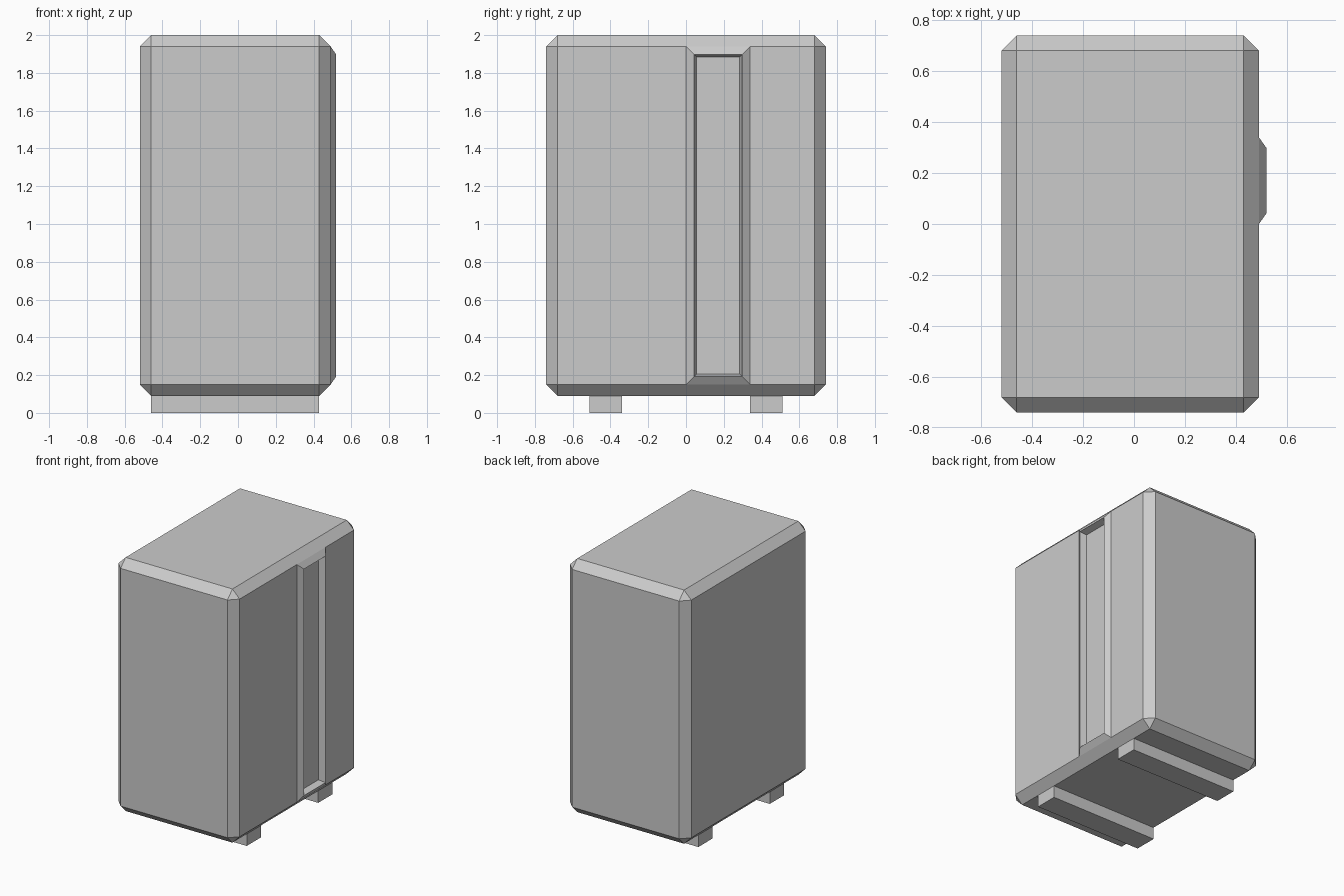
import bpy, bmesh
from mathutils import Matrix, Vector

if "Cube" in bpy.data.objects:
    bpy.data.objects.remove(bpy.data.objects["Cube"])


def box(bm, lo, hi):
    lo, hi = Vector(lo), Vector(hi)
    size = hi - lo
    m = Matrix.Translation((lo + hi) / 2) @ Matrix.Diagonal((*size, 1))
    bmesh.ops.create_cube(bm, size=1, matrix=m)


def finish(name, bm):
    bm.normal_update()
    mesh = bpy.data.meshes.new(name)
    bm.to_mesh(mesh)
    bm.free()
    ob = bpy.data.objects.new(name, mesh)
    bpy.context.collection.objects.link(ob)
    return ob


def right_face(bm):
    # face on the right side nearest the handle centre line
    side = [f for f in bm.faces if f.normal.x > 0.99]
    return min(side, key=lambda f: abs(f.calc_center_median().y - 0.17))


# Chamfered cabinet body
bm = bmesh.new()
box(bm, (-0.52, -0.74, 0.09), (0.49, 0.74, 2.0))
bmesh.ops.bevel(bm, geom=bm.edges[:], offset=0.06, segments=1,
                affect='EDGES', profile=0.5)
bm.normal_update()

# Split off the strip of the right side that carries the grip
for y in (0.0, 0.34):
    f = right_face(bm)
    bmesh.ops.bisect_plane(bm, geom=[f, *f.edges, *f.verts],
                           plane_co=(0, y, 0), plane_no=(0, 1, 0))
    bm.normal_update()

# Raised sloping surround, then the recessed grip pocket
for thickness, depth in ((0.06, 0.03), (0.02, -0.048)):
    bmesh.ops.inset_individual(bm, faces=[right_face(bm)],
                               thickness=thickness, depth=depth)
    bm.normal_update()
finish("cabinet_body", bm)

# Two runner feet across the underside
for name, y0 in (("front_foot", -0.51), ("back_foot", 0.34)):
    bm = bmesh.new()
    box(bm, (-0.46, y0, 0.0), (0.43, y0 + 0.17, 0.09))
    finish(name, bm)
